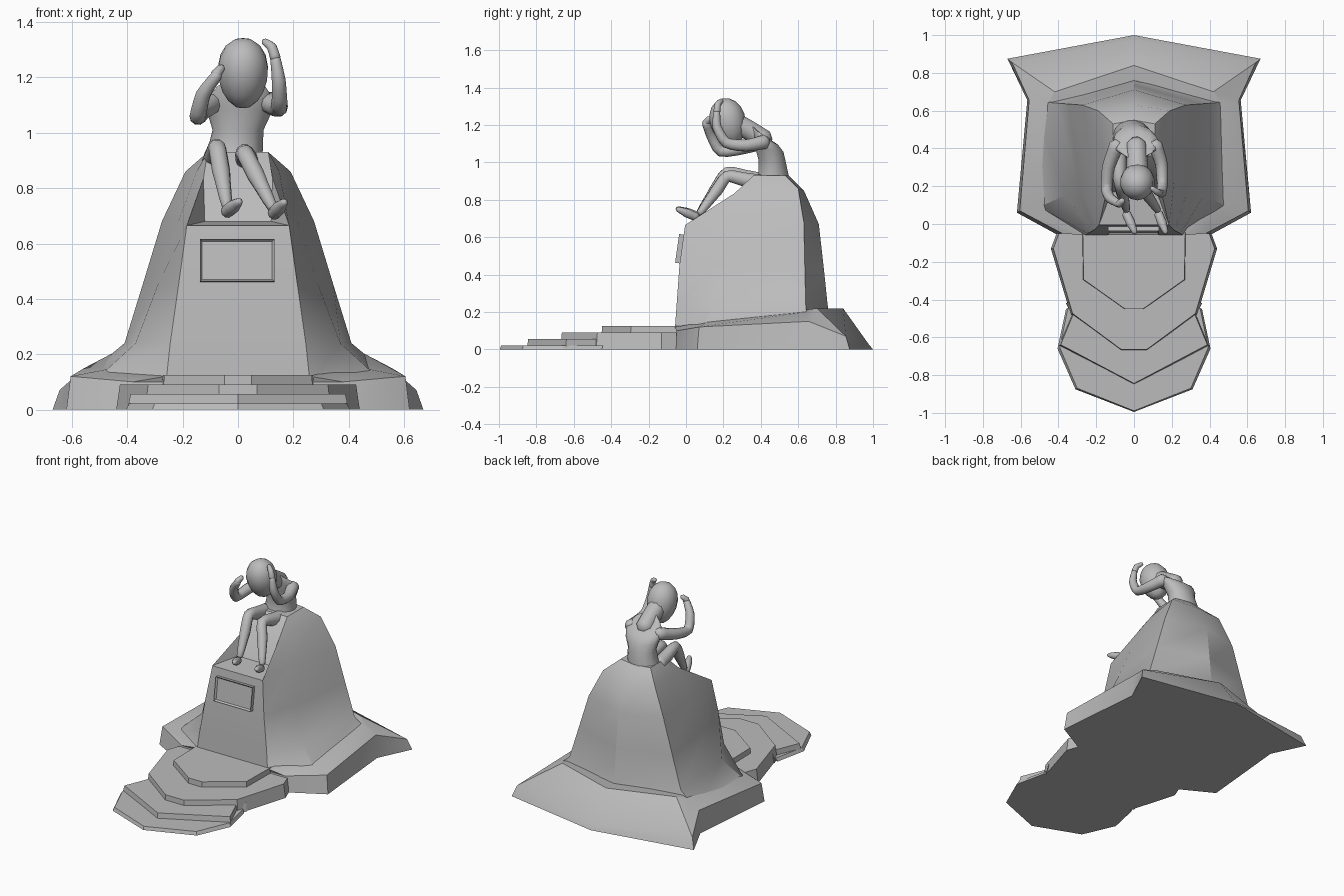
import bpy, bmesh, math
from mathutils import Vector, Matrix

if "Cube" in bpy.data.objects:
    bpy.data.objects.remove(bpy.data.objects["Cube"])

stone = bpy.data.materials.new("grey stone")
stone.diffuse_color = (0.5, 0.5, 0.5, 1)
stone.use_nodes = True
stone.node_tree.nodes["Principled BSDF"].inputs["Base Color"].default_value = stone.diffuse_color


def finish(name, bm, angle=30):
    bmesh.ops.remove_doubles(bm, verts=bm.verts, dist=1e-5)
    bmesh.ops.recalc_face_normals(bm, faces=bm.faces)
    me = bpy.data.meshes.new(name)
    bm.to_mesh(me)
    bm.free()
    me.materials.append(stone)
    ob = bpy.data.objects.new(name, me)
    bpy.context.collection.objects.link(ob)
    bpy.ops.object.select_all(action='DESELECT')
    ob.select_set(True)
    bpy.context.view_layer.objects.active = ob
    bpy.ops.object.shade_smooth_by_angle(angle=math.radians(angle))
    return ob


def mirrored(half):
    # close a right-hand half outline into a full ring
    return half + [(-x, y, z) for x, y, z in reversed(half) if x > 1e-4]


def loft(bm, rings, cap_start=True, cap_end=True):
    vs = [[bm.verts.new(p) for p in r] for r in rings]
    n = len(vs[0])
    for a, b in zip(vs, vs[1:]):
        for i in range(n):
            j = (i + 1) % n
            bm.faces.new((a[i], a[j], b[j], b[i]))
    if cap_start:
        bm.faces.new(vs[0])
    if cap_end:
        bm.faces.new(vs[-1])
    return vs


def limb(name, pts, sides=10):
    # tube through (x, y, z, radius) points with rounded ends
    P = [Vector(p[:3]) for p in pts]
    R = [p[3] for p in pts]
    path = [(P[0], R[0])]
    for i in range(len(P) - 1):
        a, b = P[max(i - 1, 0)], P[min(i + 2, len(P) - 1)]
        for k in (1, 2, 3):
            t = k / 3
            h1 = (P[i + 1] - a) * 0.35
            h2 = (b - P[i]) * 0.35
            q = (P[i] * (2*t**3 - 3*t**2 + 1) + h1 * (t**3 - 2*t**2 + t)
                 + P[i + 1] * (3*t**2 - 2*t**3) + h2 * (t**3 - t**2))
            path.append((q, R[i] + (R[i + 1] - R[i]) * t))
    bm = bmesh.new()
    rings, ref = [], Vector((1, 0, 0))
    for i, (q, r) in enumerate(path):
        d = (path[min(i + 1, len(path) - 1)][0] - path[max(i - 1, 0)][0]).normalized()
        u = (ref - d * ref.dot(d)).normalized()
        v = d.cross(u)
        ref = u
        ring = lambda c, s: [c + (u * math.cos(2*math.pi*k/sides)
                                  + v * math.sin(2*math.pi*k/sides)) * s for k in range(sides)]
        if i == 0:
            rings.append(ring(q - d * r * 0.6, r * 0.5))
        rings.append(ring(q, r))
        if i == len(path) - 1:
            rings.append(ring(q + d * r * 0.6, r * 0.5))
    loft(bm, rings)
    return finish(name, bm, 60)


# spreading rock base
bm = bmesh.new()
loft(bm, [
    mirrored([(.40, -.06, 0), (.62, .06, 0), (.565, .655, 0), (.67, .875, 0), (0, 1, 0)]),
    mirrored([(.38, -.05, .10), (.605, .07, .12), (.555, .655, .15), (.645, .855, .07), (0, .975, .03)]),
    mirrored([(.26, -.06, .12), (.45, .12, .15), (.46, .64, .20), (.42, .70, .22), (0, .84, .22)])])
finish("rock_base", bm)

# tall rock with a stepped niche in its front
bm = bmesh.new()
halves = [
    [(.26, -.06, .10), (.50, .09, .12), (.53, .65, .14), (0, .765, .18)],
    [(.245, -.05, .24), (.37, .15, .24), (.41, .64, .24), (0, .757, .24)],
    [(.215, -.035, .45), (.29, .20, .45), (.345, .635, .45), (0, .735, .45)],
    [(.185, -.005, .665), (.215, .25, .68), (.275, .63, .68), (0, .71, .67)],
    [(.125, .26, .835), (.15, .34, .86), (.19, .60, .86), (0, .63, .85)],
    [(.11, .36, .93), (.11, .42, .93), (.11, .53, .93), (0, .55, .93)]]
rings = loft(bm, [mirrored(h) for h in halves])
lo, hi = rings[3], rings[4]
front = [f for f in bm.faces if all(v in f.verts for v in (lo[0], lo[-1], hi[0], hi[-1]))]
bmesh.ops.delete(bm, geom=front, context='FACES')
fl = [bm.verts.new((s * .12, .17, .68)) for s in (1, -1)]
bm.faces.new((lo[0], lo[-1], fl[1], fl[0]))
bm.faces.new((fl[0], fl[1], hi[-1], hi[0]))
bm.faces.new((lo[0], fl[0], hi[0]))
bm.faces.new((lo[-1], hi[-1], fl[1]))
finish("tall_rock", bm)

# entrance steps: each a prism with slightly sloped sides
steps = [
    ("bottom_step", .022, [(.36, -.45), (.405, -.66), (.31, -.875), (0, -.995)]),
    ("second_step", .056, [(.36, -.42), (.33, -.48), (.40, -.645), (0, -.85)]),
    ("third_step", .09, [(.41, -.05), (.44, -.13), (.335, -.48), (.07, -.67)]),
    ("top_step", .125, [(.28, -.03), (.275, -.30), (.05, -.455)])]
for name, top, plan in steps:
    bm = bmesh.new()
    loft(bm, [mirrored([(x, y, 0) for x, y in plan]),
              mirrored([(x * .97, y + (.006 if y < -.2 else 0), top) for x, y in plan])])
    finish(name, bm)

# framed plaque with recessed panel
bm = bmesh.new()
bmesh.ops.create_cube(bm, size=1)
bmesh.ops.scale(bm, vec=(.27, .035, .155), verts=bm.verts)
face = min(bm.faces, key=lambda f: f.calc_center_median().y)
bmesh.ops.inset_region(bm, faces=[face], thickness=.012)
bmesh.ops.translate(bm, vec=(0, .012, 0), verts=face.verts)
bmesh.ops.transform(bm, matrix=Matrix.Translation((-.003, -.03, .538)) @ Matrix.Rotation(-.14, 4, 'X'),
                    verts=bm.verts)
finish("plaque", bm)

# torso: stacked ovals (cx, cy, z, rx, ry), bent forward at the shoulders
bm = bmesh.new()
ovals = [(-.015, .46, .89, .10, .09), (-.01, .467, .94, .10, .082), (0, .46, 1.01, .092, .074),
         (.005, .445, 1.07, .115, .078), (.01, .425, 1.12, .125, .068), (.012, .40, 1.155, .095, .05),
         (.015, .375, 1.175, .05, .035)]
loft(bm, [[(cx + rx * math.cos(k * math.pi / 7), cy + ry * math.sin(k * math.pi / 7),
            z - .35 * max(0, z - 1.0) * math.sin(k * math.pi / 7) * .6)
           for k in range(14)] for cx, cy, z, rx, ry in ovals])
finish("torso", bm, 60)

# head: egg shape leaning forward, joined to the neck
bm = bmesh.new()
bmesh.ops.create_uvsphere(bm, u_segments=14, v_segments=9, radius=1)
for v in bm.verts:
    w = 1 + .1 * v.co.z
    v.co = Vector((v.co.x * .092 * w, v.co.y * .095 * w, v.co.z * .13))
bmesh.ops.transform(bm, matrix=Matrix.Translation((.018, .225, 1.215)) @ Matrix.Rotation(.25, 4, 'X'),
                    verts=bm.verts)
finish("head", bm, 60)
limb("neck", [(.012, .42, 1.12, .055), (.016, .34, 1.17, .055), (.018, .26, 1.21, .06)])

# arms raised to the head
limb("left_arm", [(-.09, .42, 1.11, .04), (-.135, .30, 1.075, .034), (-.145, .185, 1.06, .03),
                  (-.125, .135, 1.14, .027), (-.075, .105, 1.21, .02)])
limb("left_hand", [(-.08, .105, 1.21, .02), (-.06, .125, 1.235, .015)])
limb("right_arm", [(.11, .42, 1.11, .04), (.145, .32, 1.09, .033), (.15, .215, 1.105, .029),
                   (.147, .165, 1.19, .025), (.135, .165, 1.27, .018)])
limb("right_hand", [(.135, .165, 1.27, .019), (.122, .17, 1.31, .018), (.095, .19, 1.33, .012)])

# bent legs and angled feet
for side, hip, knee, ankle, heel, toe in [
        ("left", (-.085, .41, .90), (-.075, .22, .945), (-.04, .075, .735), (-.04, .055, .715), (.005, -.045, .752)),
        ("right", (.035, .41, .89), (.025, .22, .925), (.125, .075, .73), (.13, .055, .708), (.168, -.045, .75))]:
    k, a = Vector(knee), Vector(ankle)
    limb(side + "_leg", [(*hip, .045), (*((Vector(hip) + k) / 2), .04), (*knee, .032),
                         (*(k.lerp(a, .4)), .033), (*ankle, .019)])
    h, t = Vector(heel), Vector(toe)
    limb(side + "_foot", [(*heel, .024), (*(h.lerp(t, .5)), .025), (*toe, .013)])
